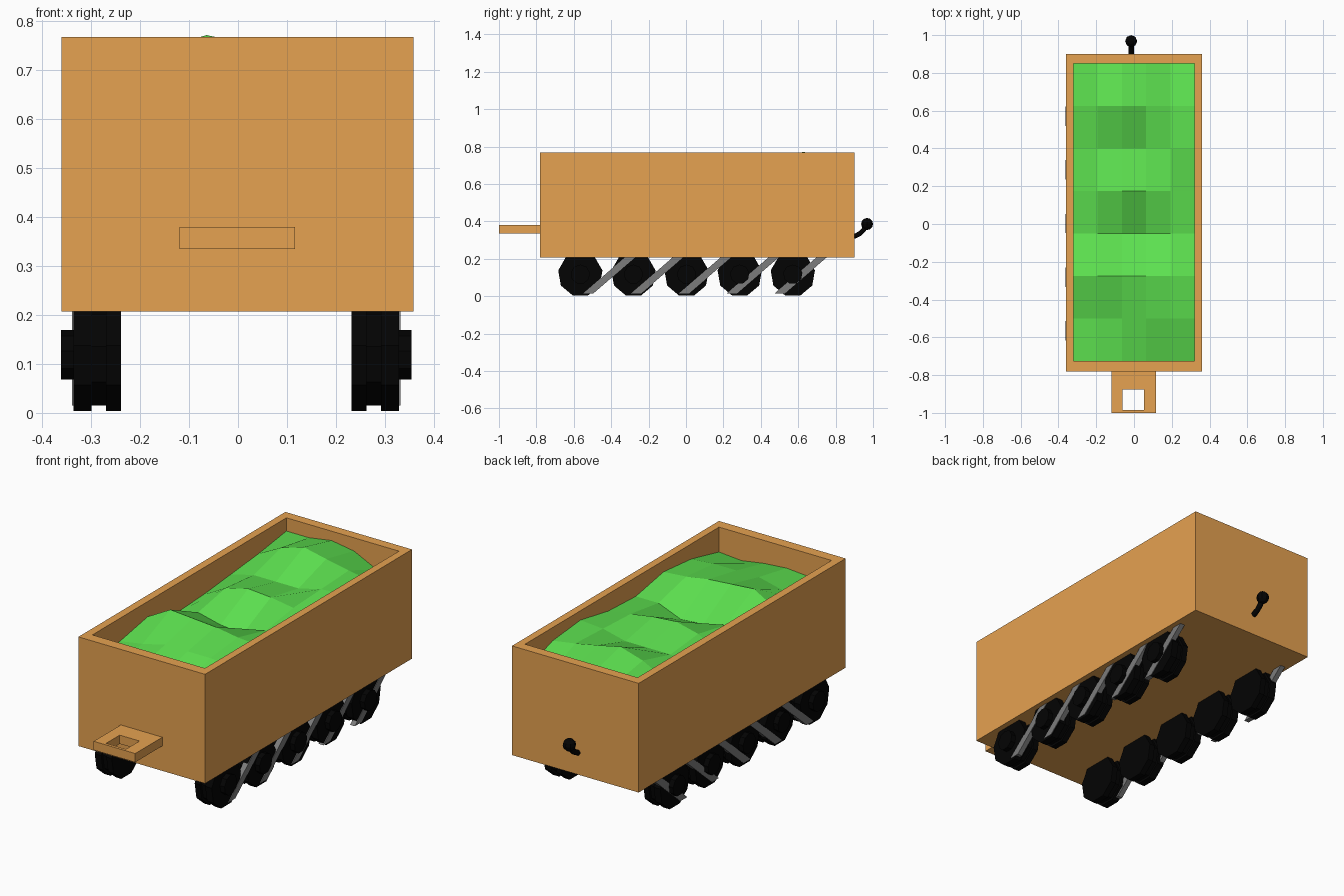
import bpy, bmesh, math
from mathutils import Vector

if "Cube" in bpy.data.objects:
    bpy.data.objects.remove(bpy.data.objects["Cube"])


def mat(name, rgb):
    m = bpy.data.materials.new(name)
    m.diffuse_color = (*rgb, 1)
    m.use_nodes = True
    m.node_tree.nodes["Principled BSDF"].inputs["Base Color"].default_value = m.diffuse_color
    return m


WOOD = mat("tan_brown", (0.79, 0.36, 0.082))
GREEN = mat("bright_green", (0.11, 0.76, 0.08))
BLACK = mat("black", (0.001, 0.001, 0.001))
GREY = mat("grey", (0.20, 0.20, 0.20))


def finish(name, bm, material):
    bmesh.ops.recalc_face_normals(bm, faces=bm.faces)
    me = bpy.data.meshes.new(name)
    bm.to_mesh(me)
    bm.free()
    me.materials.append(material)
    ob = bpy.data.objects.new(name, me)
    bpy.context.collection.objects.link(ob)
    return ob


def add_box(bm, lo, hi):
    vs = bmesh.ops.create_cube(bm, size=1)["verts"]
    for v in vs:
        v.co = Vector([hi[i] if v.co[i] > 0 else lo[i] for i in range(3)])
    return vs


def add_drum(bm, x0, x1, y, z, r, n):
    """Polygonal drum along x with a flat at the bottom."""
    ring = [(y + r * math.sin(a), z - r * math.cos(a))
            for a in [(k + 0.5) * 2 * math.pi / n for k in range(n)]]
    f = bm.faces.new([bm.verts.new((x0, a, b)) for a, b in ring])
    ext = bmesh.ops.extrude_face_region(bm, geom=[f], use_keep_orig=True)["geom"]
    for v in ext:
        if isinstance(v, bmesh.types.BMVert):
            v.co.x = x1


def framed(name, outer, inner, z0, z1, floor):
    """Rectangular frame; outer/inner = (x0, x1, y0, y1), floor = height of inside or None."""
    def rect(b, r, z):
        return [b.verts.new(p) for p in ((r[0], r[2], z), (r[1], r[2], z), (r[1], r[3], z), (r[0], r[3], z))]
    bm = bmesh.new()
    ob, ot = rect(bm, outer, z0), rect(bm, outer, z1)
    it, ib = rect(bm, inner, z1), rect(bm, inner, z0 if floor is None else floor)
    loops = [ob, ot, it, ib] + ([ob] if floor is None else [])
    for a, b in zip(loops, loops[1:]):
        for i in range(4):
            j = (i + 1) % 4
            bm.faces.new((a[i], a[j], b[j], b[i]))
    if floor is not None:
        bm.faces.new(ob)
        bm.faces.new(ib)
    return finish(name, bm, WOOD)


# open wagon body and front coupling plate
framed("wagon_body", (-0.361, 0.359, -0.78, 0.90), (-0.32, 0.32, -0.725, 0.85), 0.207, 0.768, 0.50)
framed("front_coupling", (-0.12, 0.116, -1.0, -0.775), (-0.06, 0.053, -0.985, -0.875), 0.335, 0.38, None)

# faceted heap of cargo: rows run front to back, columns left to right
heights = [
    (0.64, 0.65, 0.66, 0.65, 0.63, 0.64),
    (0.65, 0.67, 0.70, 0.70, 0.70, 0.69),
    (0.69, 0.76, 0.75, 0.74, 0.72, 0.71),
    (0.62, 0.66, 0.63, 0.62, 0.67, 0.67),
    (0.63, 0.70, 0.73, 0.72, 0.70, 0.68),
    (0.65, 0.68, 0.68, 0.68, 0.71, 0.72),
    (0.67, 0.735, 0.772, 0.745, 0.72, 0.70),
    (0.70, 0.70, 0.72, 0.70, 0.64, 0.63),
]
bm = bmesh.new()
grid = [[bm.verts.new((-0.32 + 0.128 * i, -0.725 + 0.225 * j, h)) for i, h in enumerate(row)]
        for j, row in enumerate(heights)]
for a, b in zip(grid, grid[1:]):
    for i in range(5):
        bm.faces.new((a[i], a[i + 1], b[i + 1], b[i]))
finish("cargo_heap", bm, GREEN)

# wheels (two tyres, groove core, hub cap) and slanted struts on both sides
for side, s, dx in (("right", 1, 0.0), ("left", -1, -0.007)):
    for k in range(5):
        y = -0.565 + 0.284 * k
        bm = bmesh.new()
        for x0, x1, r in ((0.232, 0.263, 0.12), (0.263, 0.292, 0.108), (0.292, 0.329, 0.12), (0.329, 0.355, 0.052)):
            add_drum(bm, s * x0 + dx, s * x1 + dx, y, 0.117, r, 9)
        finish(f"{side}_wheel_{k + 1}", bm, BLACK)

        y = -0.525 + 0.256 * k
        bm = bmesh.new()
        for v in add_box(bm, (0.305, -0.025, 0.015), (0.332, 0.03, 0.22)):
            v.co.x = v.co.x * s + dx
            v.co.y += y + (v.co.z - 0.015) * 1.16
        finish(f"{side}_strut_{k + 1}", bm, GREY)

# rear hook: bent rod with a ball tip
cu = bpy.data.curves.new("rear_hook_rod", "CURVE")
cu.dimensions = "3D"
cu.bevel_depth = 0.015
cu.bevel_resolution = 1
cu.use_fill_caps = True
sp = cu.splines.new("POLY")
path = [(0.88, 0.318), (0.905, 0.322), (0.93, 0.335), (0.95, 0.355), (0.965, 0.385)]
sp.points.add(len(path) - 1)
for p, (y, z) in zip(sp.points, path):
    p.co = (-0.015, y, z, 1)
cu.materials.append(BLACK)
bpy.context.collection.objects.link(bpy.data.objects.new("rear_hook_rod", cu))

bm = bmesh.new()
bmesh.ops.create_uvsphere(bm, u_segments=8, v_segments=6, radius=0.032)
bmesh.ops.translate(bm, verts=bm.verts, vec=(-0.015, 0.968, 0.386))
finish("rear_hook_ball", bm, BLACK)
